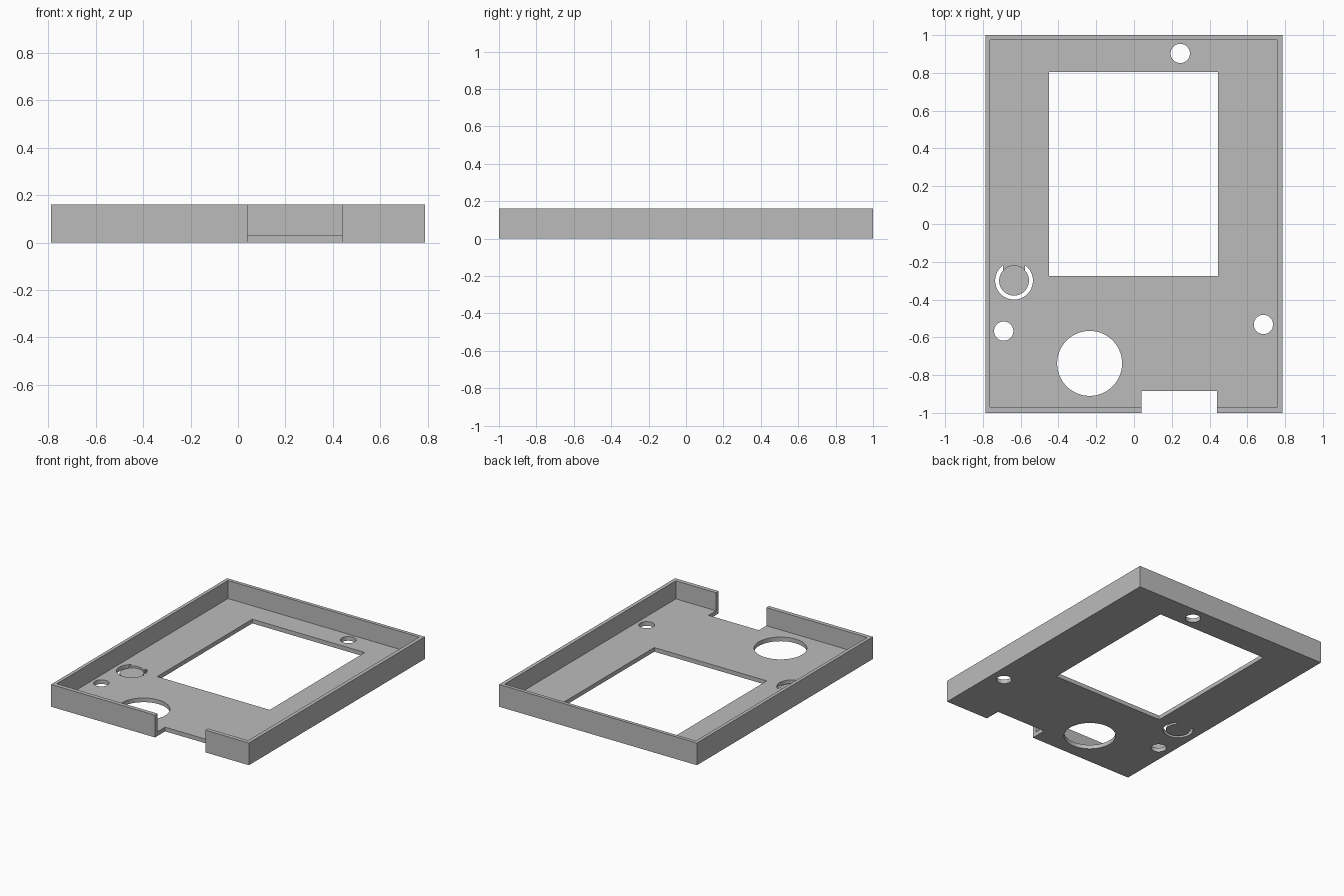
import bpy

cube = bpy.data.objects.get("Cube")
if cube:
    bpy.data.objects.remove(cube, do_unlink=True)

HEIGHT, FLOOR = 0.16, 0.03

grey = bpy.data.materials.new("plain grey")
grey.use_nodes = True
colour = (0.5, 0.5, 0.5, 1)
grey.diffuse_color = colour
grey.node_tree.nodes["Principled BSDF"].inputs["Base Color"].default_value = colour


def box(name, x, y, z):
    """Box from its low and high bounds on each axis."""
    bpy.ops.mesh.primitive_cube_add(size=1, location=[sum(r) / 2 for r in (x, y, z)])
    ob = bpy.context.object
    ob.name = name
    ob.scale = [r[1] - r[0] for r in (x, y, z)]
    bpy.ops.object.transform_apply(location=True, rotation=False, scale=True)
    return ob


def disc(name, x, y, radius, z):
    """Upright cylinder between two heights."""
    bpy.ops.mesh.primitive_cylinder_add(
        vertices=64, radius=radius, depth=z[1] - z[0], location=(x, y, sum(z) / 2))
    ob = bpy.context.object
    ob.name = name
    bpy.ops.object.transform_apply(location=True, rotation=False, scale=True)
    return ob


def cut(target, cutter):
    """Subtract the cutter from the target and discard it."""
    mod = target.modifiers.new("cut", "BOOLEAN")
    mod.operation = "DIFFERENCE"
    mod.solver = "EXACT"
    mod.object = cutter
    bpy.context.view_layer.objects.active = target
    bpy.ops.object.modifier_apply(modifier=mod.name)
    bpy.data.objects.remove(cutter, do_unlink=True)


# Tray with thin upright walls
case = box("case_cover", (-0.787, 0.787), (-1, 1), (0, HEIGHT))
cut(case, box("cavity", (-0.762, 0.76), (-0.97, 0.975), (FLOOR, 0.3)))

# Screen window and the connector notch through the front wall
through = (-0.1, 0.3)
cut(case, box("screen_window", (-0.45, 0.445), (-0.275, 0.805), through))
cut(case, box("connector_notch", (0.04, 0.44), (-1.1, -0.885), through))

# Round holes: three small ones and the large one
for x, y, radius in ((0.245, 0.903, 0.051), (-0.69, -0.567, 0.051),
                     (0.685, -0.532, 0.051), (-0.235, -0.738, 0.172)):
    cut(case, disc("round_hole", x, y, radius, through))

# Flexible push button: an open ring slot around a thinner disc
bx, by = -0.635, -0.3
slot = disc("button_slot", bx, by, 0.1, (-0.05, 0.1))
cut(slot, disc("button_keep", bx, by, 0.079, through))
cut(slot, box("hinge_keep", (bx - 0.058, bx + 0.058), (by, by + 0.2), through))
cut(case, slot)
cut(case, disc("button_recess", bx, by, 0.079, (FLOOR / 2, 0.1)))

case.data.materials.clear()
case.data.materials.append(grey)
for face in case.data.polygons:
    face.material_index = 0
